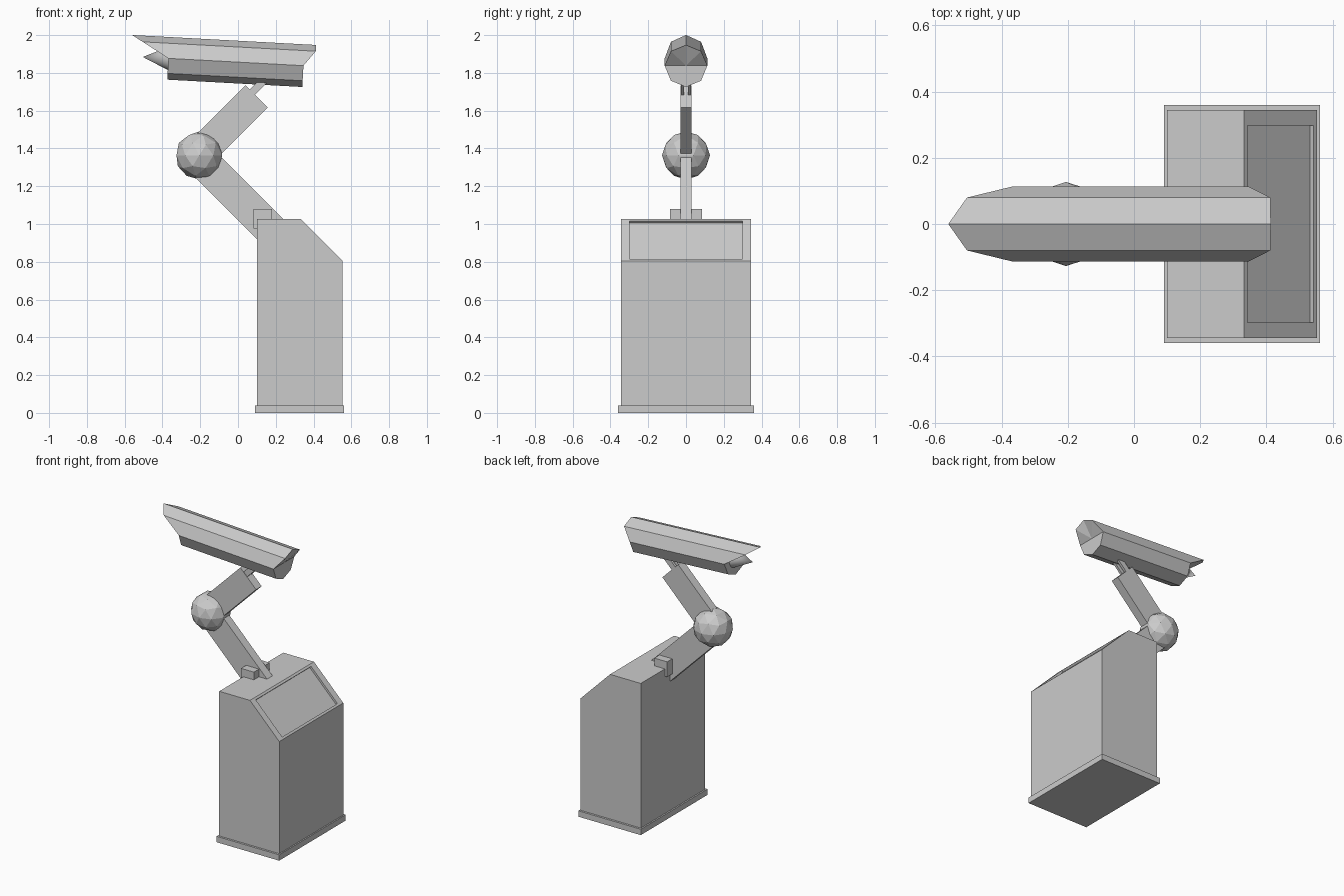
import bpy, bmesh, math
from mathutils import Matrix, Vector

if "Cube" in bpy.data.objects:
    bpy.data.objects.remove(bpy.data.objects["Cube"])

grey = bpy.data.materials.new("light_grey")
grey.diffuse_color = (0.6, 0.6, 0.6, 1)
grey.use_nodes = True
grey.node_tree.nodes["Principled BSDF"].inputs["Base Color"].default_value = grey.diffuse_color


def finish(name, bm, matrix=Matrix()):
    bm.transform(matrix)
    bmesh.ops.recalc_face_normals(bm, faces=bm.faces)
    mesh = bpy.data.meshes.new(name)
    bm.to_mesh(mesh)
    bm.free()
    mesh.materials.append(grey)
    obj = bpy.data.objects.new(name, mesh)
    bpy.context.collection.objects.link(obj)
    return obj


def box(name, center, size, angle=0):
    """Box turned about the y axis; positive angle lifts its +x end."""
    bm = bmesh.new()
    bmesh.ops.create_cube(bm, size=1)
    return finish(name, bm, Matrix.Translation(center)
                  @ Matrix.Rotation(-math.radians(angle), 4, 'Y')
                  @ Matrix.Diagonal((*size, 1)))


def bar(name, a, b, height, depth, y=0):
    """Rectangular bar between two (x, z) points."""
    dx, dz = b[0] - a[0], b[1] - a[1]
    box(name, ((a[0] + b[0]) / 2, y, (a[1] + b[1]) / 2),
        (math.hypot(dx, dz), depth, height), math.degrees(math.atan2(dz, dx)))


# Plinth
box("plinth", (0.326, 0, 0.02), (0.472, 0.718, 0.04))

# Cabinet: side profile extruded across y, with a sunken panel on the slope
profile = [(0.1, 0.02), (0.553, 0.02), (0.553, 0.805), (0.332, 1.027), (0.1, 1.027)]
bm = bmesh.new()
side = bm.faces.new([bm.verts.new((x, -0.345, z)) for x, z in profile])
ext = bmesh.ops.extrude_face_region(bm, geom=[side])
bmesh.ops.translate(bm, vec=(0, 0.69, 0),
                    verts=[v for v in ext["geom"] if isinstance(v, bmesh.types.BMVert)])
bmesh.ops.recalc_face_normals(bm, faces=bm.faces)
slope = next(f for f in bm.faces if f.normal.x > 0.5 and f.normal.z > 0.5)
bmesh.ops.inset_region(bm, faces=[slope], thickness=0.022)
for v in slope.verts:
    v.co.y = math.copysign(0.298, v.co.y)
normal = slope.normal.copy()
floor = bmesh.ops.extrude_discrete_faces(bm, faces=[slope])["faces"][0]
bmesh.ops.translate(bm, vec=normal * -0.014, verts=floor.verts)
finish("cabinet", bm)

# Bracket blocks either side of the arm foot
for label, s in (("front", -1), ("back", 1)):
    box(label + "_bracket", (0.131, s * 0.057, 1.028), (0.097, 0.056, 0.103))

# Folding arm, ball joint and twin struts up to the head
joint = (-0.205, 1.363)
bar("lower_arm", (-0.213, 1.357), (0.2, 0.944), 0.174, 0.06)
bar("upper_arm", (-0.209, 1.368), (0.098, 1.675), 0.168, 0.06)
for label, s in (("front", -1), ("back", 1)):
    bar(label + "_strut", (0.04, 1.662), (0.17, 1.792), 0.038, 0.017, s * 0.019)
bm = bmesh.new()
bmesh.ops.create_icosphere(bm, subdivisions=2, radius=0.127)
finish("ball_joint", bm, Matrix.Translation((joint[0], 0, joint[1])))

# Head: octagonal housing with a slanted visor and an overhanging rear edge
head = Matrix.Translation((0, 0, 1.857)) @ Matrix.Rotation(math.radians(3.1), 4, 'Y')
R, FRONT, REAR = 0.113, -0.369, 0.347
bm = bmesh.new()
rings = ([], [])
for i in range(8):
    a = i * math.pi / 4
    y, z = R * math.sin(a), R * math.cos(a)
    rings[0].append(bm.verts.new((FRONT - 1.76 * max(z, 0), y, z)))
    rings[1].append(bm.verts.new((REAR + (0.061 if z > 0.01 else 0), y, z)))
caps = [bm.verts.new((x, 0, 0)) for x in (FRONT, REAR)]
for i in range(8):
    j = (i + 1) % 8
    bm.faces.new((rings[0][i], rings[0][j], rings[1][j], rings[1][i]))
    for ring, cap in zip(rings, caps):
        bm.faces.new((ring[i], ring[j], cap))
bmesh.ops.dissolve_limit(bm, angle_limit=0.01, verts=bm.verts, edges=bm.edges)
finish("head_housing", bm, head)

# Pointed lens under the visor
bm = bmesh.new()
bmesh.ops.create_cone(bm, cap_ends=True, segments=32, radius1=0.062, radius2=0, depth=0.137)
lens = finish("lens_cone", bm, head @ Matrix.Translation((FRONT - 0.0675, 0, 0))
              @ Matrix.Rotation(-math.pi / 2, 4, 'Y'))
bpy.context.view_layer.objects.active = lens
lens.select_set(True)
bpy.ops.object.shade_smooth_by_angle(angle=math.radians(30))
